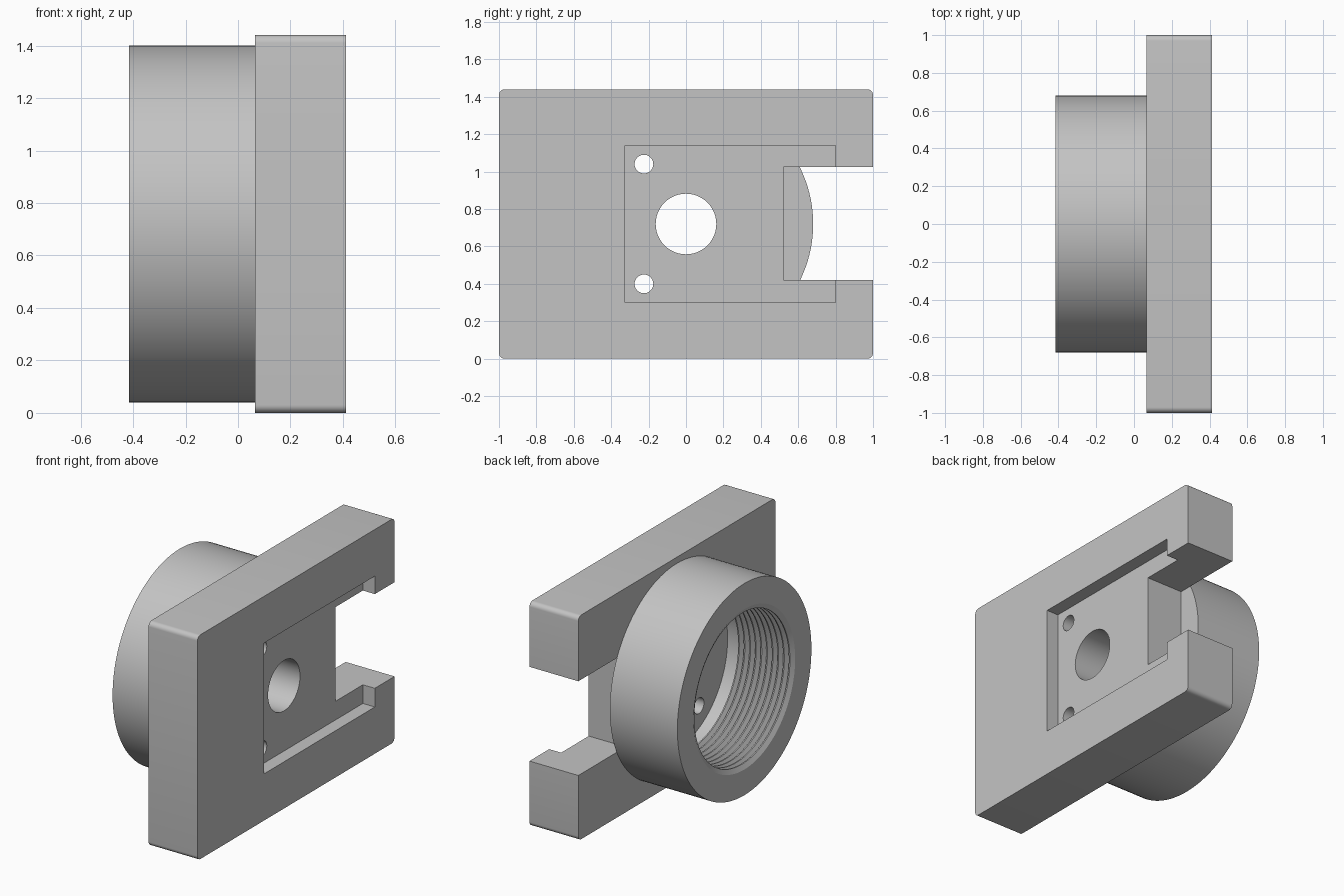
import bpy
import bmesh
import math
from mathutils import Matrix, Vector

cube = bpy.data.objects.get("Cube")
if cube:
    bpy.data.objects.remove(cube, do_unlink=True)

MID_Z = 0.72
X_BACK, X_JOIN, X_FACE = -0.415, 0.065, 0.412
POCKET_X = X_FACE - 0.085

grey = bpy.data.materials.new("grey metal")
grey.use_nodes = True
grey.diffuse_color = (0.55, 0.55, 0.55, 1)
grey.node_tree.nodes["Principled BSDF"].inputs["Base Color"].default_value = (0.55, 0.55, 0.55, 1)


def add_object(name, bm):
    bmesh.ops.recalc_face_normals(bm, faces=bm.faces)
    mesh = bpy.data.meshes.new(name)
    bm.to_mesh(mesh)
    bm.free()
    mesh.materials.append(grey)
    obj = bpy.data.objects.new(name, mesh)
    bpy.context.collection.objects.link(obj)
    return obj


def box(name, low, high, radius=0):
    """Box between two corners; radius rounds the edges along x."""
    low, high = Vector(low), Vector(high)
    bm = bmesh.new()
    bmesh.ops.create_cube(bm, size=1)
    bmesh.ops.scale(bm, vec=high - low, verts=bm.verts)
    bmesh.ops.translate(bm, vec=(low + high) / 2, verts=bm.verts)
    if radius:
        edges = [e for e in bm.edges if abs(e.verts[0].co.x - e.verts[1].co.x) > 0.01]
        bmesh.ops.bevel(bm, geom=edges, offset=radius, segments=6, profile=0.5, affect='EDGES')
    return add_object(name, bm)


def rod(name, y, z, radius):
    """Long cylinder along x, used to drill a hole."""
    bm = bmesh.new()
    bmesh.ops.create_cone(bm, cap_ends=True, segments=64, radius1=radius, radius2=radius, depth=2,
                          matrix=Matrix.Translation((0, y, z)) @ Matrix.Rotation(math.pi / 2, 4, 'Y'))
    return add_object(name, bm)


def finish(obj):
    bpy.ops.object.select_all(action='DESELECT')
    obj.select_set(True)
    bpy.context.view_layer.objects.active = obj
    bpy.ops.object.shade_smooth_by_angle(angle=math.radians(25))


# Mounting plate with open slot, shallow pocket and drilled holes
plate = box("mounting_plate", (X_JOIN, -1, 0), (X_FACE, 1, 2 * MID_Z), radius=0.03)
cutters = [
    box("slot_cutter", (-1, 0.52, 0.42), (1, 1.2, 1.025)),
    box("pocket_cutter", (POCKET_X, -0.325, 0.30), (1, 0.80, 1.14)),
    rod("centre_hole_cutter", 0, MID_Z, 0.162),
]
for side in (-1, 1):
    cutters.append(rod("screw_hole_cutter", -0.225, MID_Z + side * 0.32, 0.05))
bpy.context.view_layer.objects.active = plate
for cutter in cutters:
    cutter.hide_render = True
    mod = plate.modifiers.new("cut", 'BOOLEAN')
    mod.operation = 'DIFFERENCE'
    mod.solver = 'EXACT'
    mod.object = cutter
    bpy.ops.object.modifier_apply(modifier=mod.name)
    bpy.data.objects.remove(cutter, do_unlink=True)
finish(plate)

# Threaded collar: a closed profile of (x, radius) spun round the x axis
OUTER, MAJOR, MINOR = 0.68, 0.515, 0.485
TEETH, PITCH = 10, 0.04
profile = [(X_JOIN, MAJOR), (X_JOIN, OUTER), (X_BACK, OUTER), (X_BACK, MAJOR)]
for i in range(TEETH):
    x = X_BACK + PITCH * i
    profile += [(x + PITCH * 0.4, MINOR), (x + PITCH * 0.6, MINOR), (x + PITCH, MAJOR)]

bm = bmesh.new()
verts = [bm.verts.new((x, 0, r)) for x, r in profile]
edges = [bm.edges.new((a, b)) for a, b in zip(verts, verts[1:] + verts[:1])]
bmesh.ops.spin(bm, geom=verts + edges, cent=(0, 0, 0), axis=(1, 0, 0),
               angle=2 * math.pi, steps=128, use_merge=True)
bmesh.ops.remove_doubles(bm, verts=bm.verts, dist=0.0001)
bmesh.ops.translate(bm, vec=(0, 0, MID_Z), verts=bm.verts)
finish(add_object("threaded_collar", bm))
